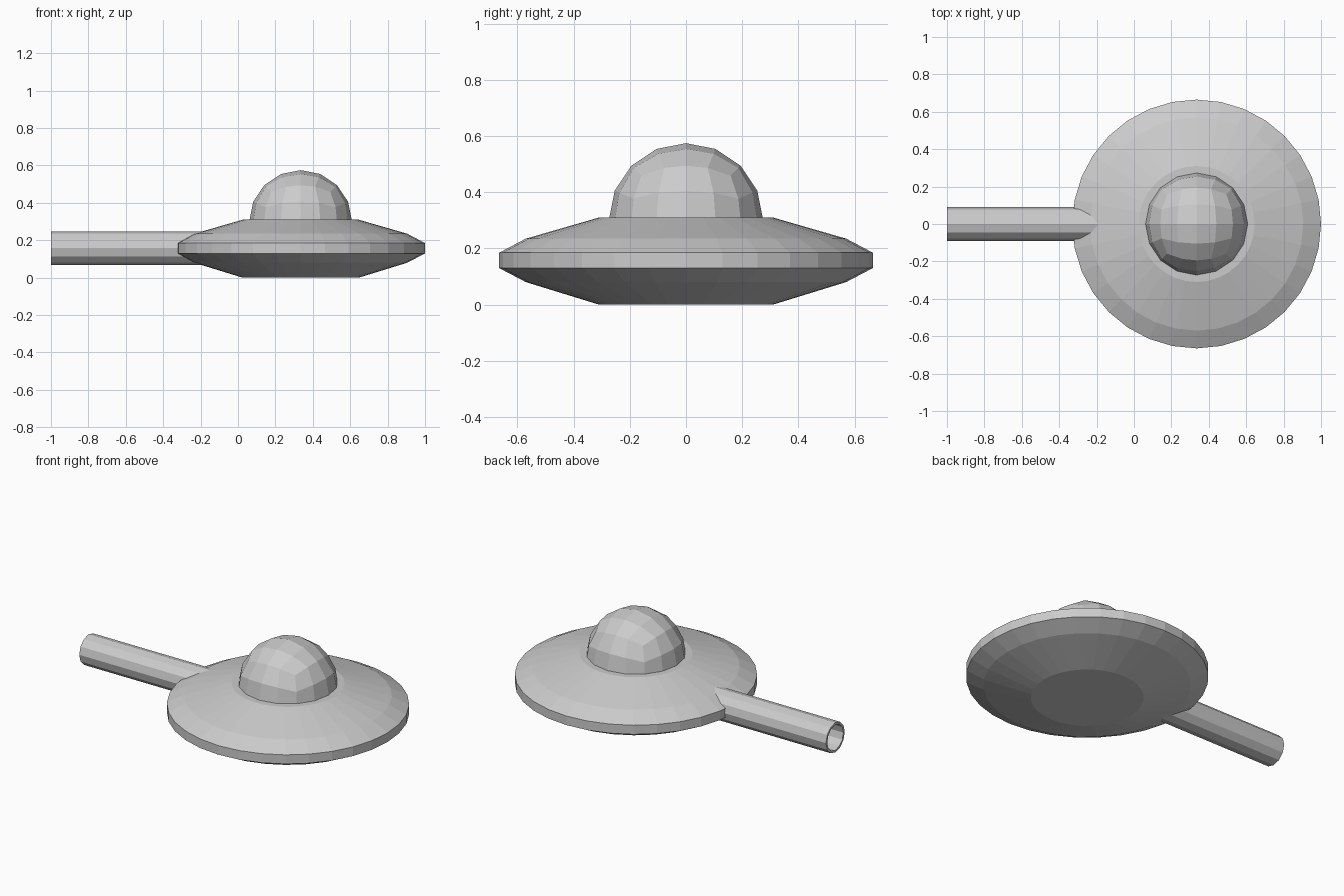
import bpy, bmesh, math
from mathutils import Matrix

if "Cube" in bpy.data.objects:
    bpy.data.objects.remove(bpy.data.objects["Cube"])

CX = 0.335  # saucer axis

grey = bpy.data.materials.new("plain grey")
grey.diffuse_color = (0.6, 0.6, 0.6, 1)
grey.use_nodes = True
grey.node_tree.nodes["Principled BSDF"].inputs["Base Color"].default_value = grey.diffuse_color


def finish(name, bm):
    """Turn a bmesh into a flat-shaded grey object."""
    bmesh.ops.recalc_face_normals(bm, faces=bm.faces)
    mesh = bpy.data.meshes.new(name)
    bm.to_mesh(mesh)
    bm.free()
    mesh.materials.append(grey)
    obj = bpy.data.objects.new(name, mesh)
    bpy.context.collection.objects.link(obj)
    return obj


def lathe(profile, sides, closed=False):
    """Revolve (radius, height) points around z; cap the ends or close the loop."""
    bm = bmesh.new()
    rings = []
    for r, z in profile:
        rings.append([bm.verts.new((r * math.cos(2 * math.pi * i / sides),
                                    r * math.sin(2 * math.pi * i / sides), z))
                      for i in range(sides)])
    pairs = list(zip(rings, rings[1:]))
    if closed:
        pairs.append((rings[-1], rings[0]))
    else:
        bm.faces.new(rings[0])
        bm.faces.new(rings[-1])
    for a, b in pairs:
        for i in range(sides):
            j = (i + 1) % sides
            bm.faces.new((a[i], a[j], b[j], b[i]))
    return bm


# Saucer disc with a bevelled rim
disc = lathe([(0.31, 0), (0.57, 0.08), (0.665, 0.13),
              (0.665, 0.185), (0.57, 0.235), (0.31, 0.31)], 32)
bmesh.ops.translate(disc, verts=disc.verts, vec=(CX, 0, 0))
finish("saucer_disc", disc)

# Dome: upper half of a sphere made from a gridded cube
dome = bmesh.new()
bmesh.ops.create_cube(dome, size=2)
bmesh.ops.subdivide_edges(dome, edges=dome.edges[:], cuts=3, use_grid_fill=True)
for v in dome.verts:
    for k in range(3):
        v.co[k] = math.tan(v.co[k] * math.pi / 4)
    v.co = v.co.normalized() * 0.275
bmesh.ops.delete(dome, geom=[f for f in dome.faces
                             if f.calc_center_median().z < 0], context='FACES')
bmesh.ops.translate(dome, verts=dome.verts, vec=(CX, 0, 0.3))
finish("dome", dome)

# Hollow tail tube, open at its far end
tube = lathe([(0.09, 0), (0.09, 0.85), (0.077, 0.85), (0.077, 0)], 12, closed=True)
bmesh.ops.transform(tube, verts=tube.verts,
                    matrix=Matrix.Translation((-0.15, 0, 0.158))
                    @ Matrix.Rotation(-math.pi / 2, 4, 'Y'))
finish("tail_tube", tube)
